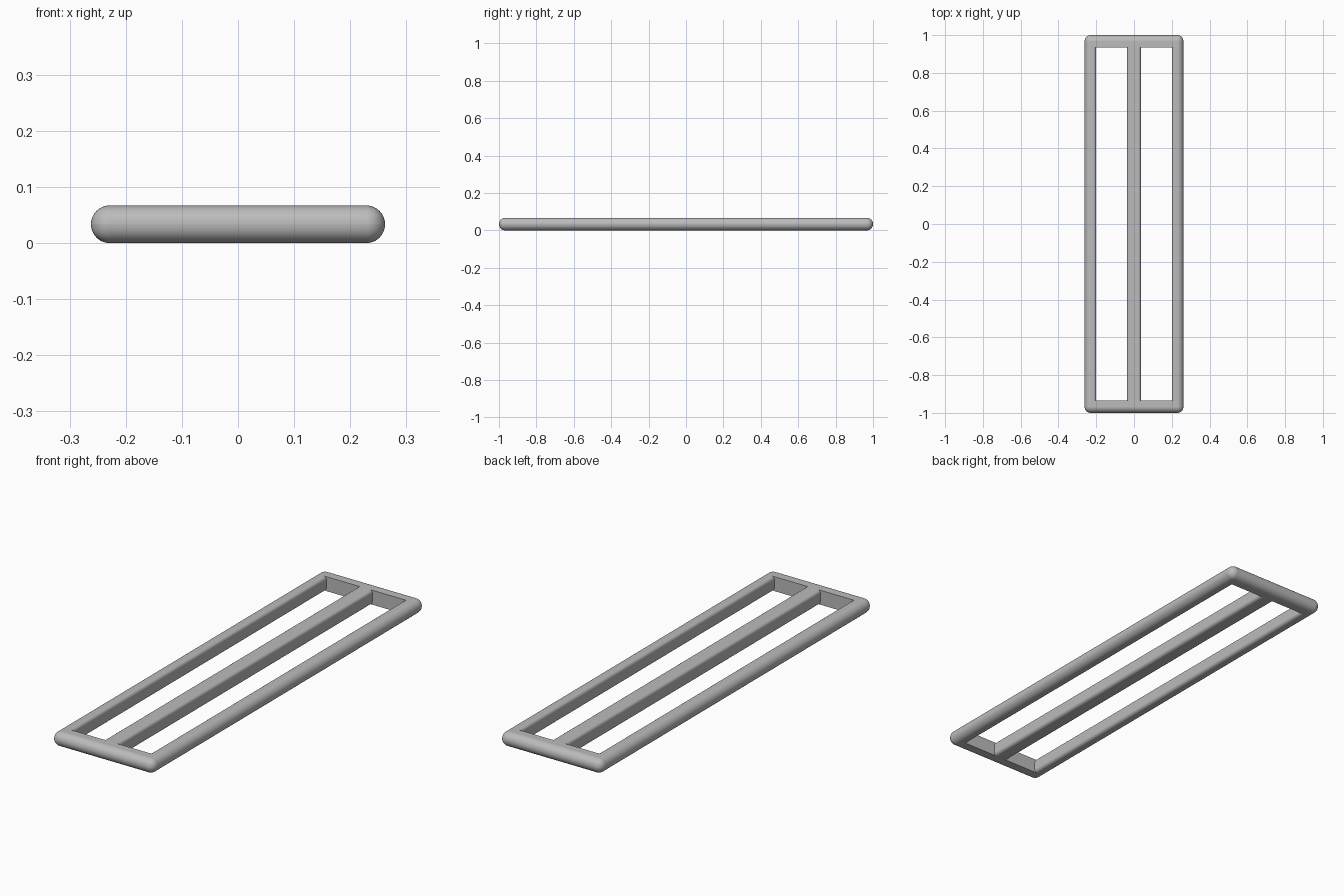
import bpy, bmesh, math

if "Cube" in bpy.data.objects:
    bpy.data.objects.remove(bpy.data.objects["Cube"], do_unlink=True)

WIDTH, LENGTH, HEIGHT = 0.524, 2.0, 0.067
SLOT_IN, SLOT_OUT, SLOT_END = 0.037, 0.2, 0.935
EDGE = 0.015   # rounding of the long slot edges

grey = bpy.data.materials.new("plain grey")
grey.use_nodes = True
colour = (0.5, 0.5, 0.5, 1)
grey.diffuse_color = colour
grey.node_tree.nodes["Principled BSDF"].inputs["Base Color"].default_value = colour


def make_object(name, bm):
    bmesh.ops.recalc_face_normals(bm, faces=bm.faces[:])
    mesh = bpy.data.meshes.new(name)
    bm.to_mesh(mesh)
    bm.free()
    mesh.materials.append(grey)
    obj = bpy.data.objects.new(name, mesh)
    bpy.context.collection.objects.link(obj)
    return obj


def rounded_slab(name):
    """Flat bar with fully rounded rim and ball corners."""
    bm = bmesh.new()
    bmesh.ops.create_cube(bm, size=1)
    for v in bm.verts:
        v.co.x *= WIDTH
        v.co.y *= LENGTH
        v.co.z = (v.co.z + 0.5) * HEIGHT
    bmesh.ops.bevel(bm, geom=bm.edges[:], offset=HEIGHT * 0.498,
                    segments=10, profile=0.5, affect='EDGES')
    return make_object(name, bm)


def slot_cutter(name, side):
    """Prism along y whose long walls flare out at top and bottom."""
    centre = side * (SLOT_IN + SLOT_OUT) / 2
    half = (SLOT_OUT - SLOT_IN) / 2
    arc_z = HEIGHT / 2 - EDGE + 0.0004
    quarter = [(half + EDGE * (1 - math.cos(a)), arc_z + EDGE * math.sin(a))
               for a in (i * math.pi / 12 for i in range(7))]
    quarter.append((half + EDGE, HEIGHT))
    right = [(x, -z) for x, z in reversed(quarter)] + quarter
    profile = right + [(-x, z) for x, z in reversed(right)]
    bm = bmesh.new()
    face = bm.faces.new([bm.verts.new((centre + x, -SLOT_END, HEIGHT / 2 + z))
                         for x, z in profile])
    new = bmesh.ops.extrude_face_region(bm, geom=[face])["geom"]
    bmesh.ops.translate(bm, vec=(0, 2 * SLOT_END, 0),
                        verts=[g for g in new if isinstance(g, bmesh.types.BMVert)])
    obj = make_object(name, bm)
    obj.hide_render = True
    return obj


# Frame with two long slots, leaving a middle bar
frame = rounded_slab("slotted_frame")
bpy.context.view_layer.objects.active = frame
frame.select_set(True)
for side, label in ((-1, "right"), (1, "left")):
    cutter = slot_cutter(label + "_slot_cutter", side)
    cut = frame.modifiers.new(label + " slot", 'BOOLEAN')
    cut.operation = 'DIFFERENCE'
    cut.solver = 'EXACT'
    cut.object = cutter
    bpy.ops.object.modifier_apply(modifier=cut.name)
    bpy.data.objects.remove(cutter, do_unlink=True)

# Smooth rims, sharp slot ends
bpy.ops.object.shade_smooth_by_angle(angle=math.radians(35))
weighted = frame.modifiers.new("even shading", 'WEIGHTED_NORMAL')
weighted.keep_sharp = True
